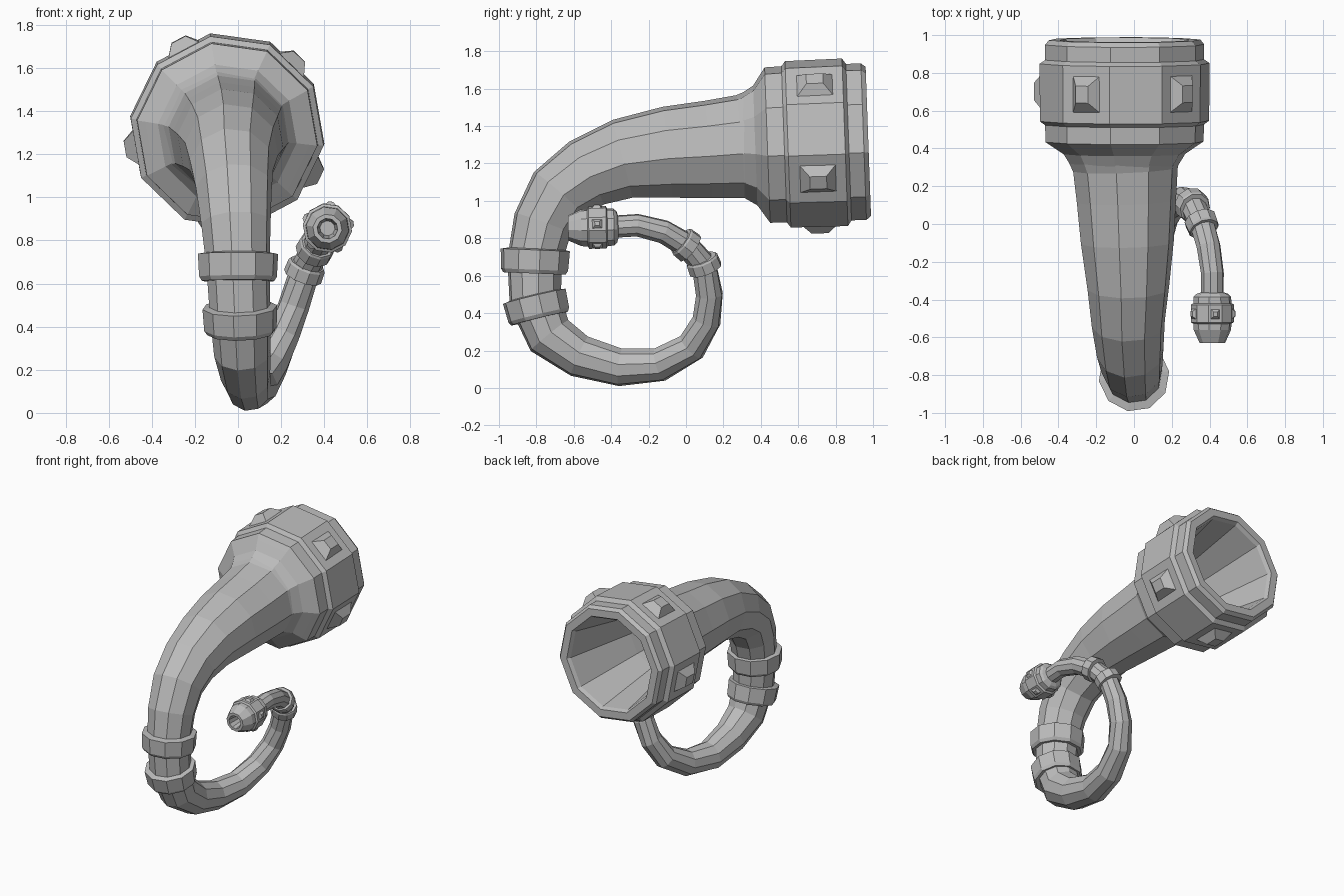
import bpy, bmesh, math
from mathutils import Vector, Matrix

SIDES = 10
PHASE = 100  # angle of the top ridge

if "Cube" in bpy.data.objects:
    bpy.data.objects.remove(bpy.data.objects["Cube"])

grey = bpy.data.materials.new("plain_grey")
grey.use_nodes = True
COLOUR = (0.5, 0.5, 0.5, 1)
grey.diffuse_color = COLOUR
grey.node_tree.nodes["Principled BSDF"].inputs["Base Color"].default_value = COLOUR


def finish(name, bm):
    bmesh.ops.recalc_face_normals(bm, faces=bm.faces)
    mesh = bpy.data.meshes.new(name)
    bm.to_mesh(mesh)
    bm.free()
    mesh.materials.append(grey)
    obj = bpy.data.objects.new(name, mesh)
    bpy.context.collection.objects.link(obj)


def frame(axis):
    """Unit axis with side and up vectors across it."""
    t = Vector(axis).normalized()
    side = (Vector((1, 0, 0)) - t * t.x).normalized()
    return t, side, t.cross(side)


def spoke(axis, degrees):
    t, side, up = frame(axis)
    a = math.radians(degrees)
    return side * math.cos(a) + up * math.sin(a)


def skin(name, sections, close_end=False, loop=False):
    """Bridge polygon sections given as (centre, axis, radius)."""
    bm = bmesh.new()
    rings = [[bm.verts.new(Vector(c) + spoke(axis, PHASE + 360 * i / SIDES) * r)
              for i in range(SIDES)] for c, axis, r in sections]
    pairs = list(zip(rings, rings[1:]))
    if loop:
        pairs.append((rings[-1], rings[0]))
    for a, b in pairs:
        for i in range(SIDES):
            j = (i + 1) % SIDES
            bm.faces.new((a[i], a[j], b[j], b[i]))
    if close_end:
        bm.faces.new(rings[-1])
    finish(name, bm)


def lathe(name, centre, axis, profile, **kw):
    """Turn (distance along axis, radius) points around an axis."""
    t = frame(axis)[0]
    skin(name, [(Vector(centre) + t * d, axis, r) for d, r in profile], **kw)


def studs(name, centre, axis, apothem, length, width, height, first):
    """Five blunt pyramids on every second face of a band."""
    bm = bmesh.new()
    t = frame(axis)[0]
    for k in range(5):
        n = spoke(axis, first + 72 * k)
        m = Matrix((t * length, n.cross(t) * width, n * height)).transposed().to_4x4()
        m.translation = Vector(centre) + n * (apothem + height * 0.4)
        turn = Matrix.Rotation(math.radians(45), 4, 'Z')
        half = math.sqrt(0.5)
        bmesh.ops.create_cone(bm, cap_ends=True, segments=4, radius1=half,
                              radius2=half * 0.45, depth=1, matrix=m @ turn)
    finish(name, bm)


# Curved horn body: x, y, z, radius from bell to mouthpiece
path = [
    (-.05, .38, 1.295, .315), (-.045, .29, 1.29, .28), (-.04, .12, 1.275, .265),
    (-.035, -.10, 1.26, .248), (-.03, -.34, 1.225, .218), (-.03, -.53, 1.15, .195),
    (-.02, -.68, 1.04, .178), (-.01, -.765, .88, .163), (0, -.81, .68, .148),
    (.01, -.805, .46, .142), (.02, -.73, .28, .132), (.035, -.57, .17, .116),
    (.05, -.35, .11, .102), (.095, -.14, .125, .092), (.15, .03, .22, .084),
    (.21, .11, .36, .077), (.26, .125, .5, .073), (.31, .095, .66, .07),
    (.36, .0, .765, .067), (.395, -.12, .835, .064), (.415, -.26, .87, .061),
    (.415, -.42, .86, .06)]
pts = [Vector(p[:3]) for p in path]
last = len(pts) - 1
skin("horn_body", [(pts[i], pts[min(i + 1, last)] - pts[max(i - 1, 0)], p[3])
                   for i, p in enumerate(path)])

# Bell: flare, collar, wide band, rim, then the inner funnel
bell, bell_axis = (-.05, .70, 1.308), (0, -1, -.036)
lathe("bell", bell, bell_axis, [
    (.41, .275), (.33, .325), (.29, .385), (.265, .422), (.175, .425),
    (.155, .452), (-.15, .455), (-.17, .425), (-.25, .425), (-.275, .405),
    (-.275, .35), (-.25, .335), (.3, .23), (.75, .17)], close_end=True)
studs("bell_studs", bell, bell_axis, .432, .2, .165, .055, 46)

# Collars around the tube
def collar(name, centre, axis, half, radius, inner):
    lathe(name, centre, axis, [
        (-half, inner), (-half * .85, radius), (half * .7, radius * .97),
        (half, radius * .9), (half, inner)], loop=True)

collar("upper_collar", (0, -.808, .68), (0, -.04, -1), .068, .188, .13)
collar("lower_collar", (.01, -.798, .435), (.03, .24, -1), .066, .175, .12)
collar("first_small_collar", (.31, .095, .66), (.1, -.1, .26), .036, .092, .055)
collar("second_small_collar", (.36, .0, .765), (.09, -.22, .17), .036, .088, .05)

# Mouthpiece knob with a hollow tip
knob, knob_axis = (.415, -.475, .858), (0, -1, -.02)
lathe("mouthpiece", knob, knob_axis, [
    (-.115, .055), (-.105, .085), (-.09, .1), (-.055, .102), (-.048, .115),
    (.045, .115), (.052, .102), (.085, .1), (.155, .068), (.155, .048),
    (.06, .035)], close_end=True)
studs("mouthpiece_studs", knob, knob_axis, .109, .055, .05, .016, 82)
